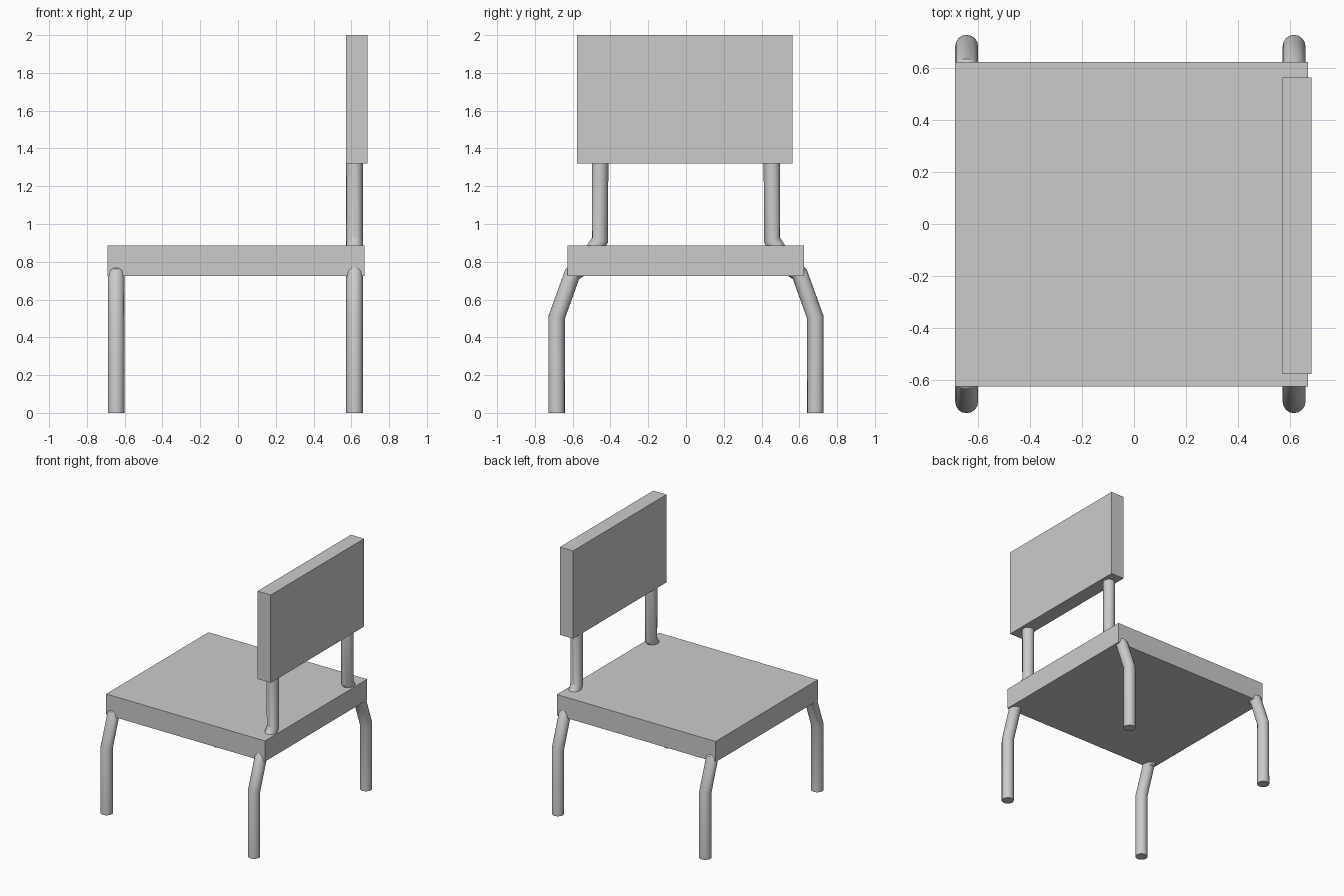
import bpy

if "Cube" in bpy.data.objects:
    bpy.data.objects.remove(bpy.data.objects["Cube"])


def box(name, x0, x1, y0, y1, z0, z1):
    bpy.ops.mesh.primitive_cube_add(
        size=1, location=((x0 + x1) / 2, (y0 + y1) / 2, (z0 + z1) / 2))
    ob = bpy.context.object
    ob.name = name
    ob.scale = (x1 - x0, y1 - y0, z1 - z0)
    bpy.ops.object.transform_apply(location=False, rotation=False, scale=True)
    return ob


def tube(name, x, side, path, radius=0.044):
    """Round bent tube in the plane of constant x, mirrored by side."""
    cu = bpy.data.curves.new(name, 'CURVE')
    cu.dimensions = '3D'
    cu.bevel_depth = radius
    cu.bevel_resolution = 6
    cu.use_fill_caps = True
    sp = cu.splines.new('POLY')
    sp.points.add(len(path) - 1)
    for p, (y, z) in zip(sp.points, path):
        p.co = (x, side * y, z, 1)
    ob = bpy.data.objects.new(name, cu)
    bpy.context.collection.objects.link(ob)
    bpy.ops.object.select_all(action='DESELECT')
    ob.select_set(True)
    bpy.context.view_layer.objects.active = ob
    bpy.ops.object.convert(target='MESH')
    bpy.ops.object.shade_smooth_by_angle()


# seat and backrest panels
box("seat", -0.69, 0.67, -0.627, 0.624, 0.725, 0.885)
box("backrest", 0.572, 0.685, -0.578, 0.564, 1.32, 2.0)

# front legs end inside the seat, rear tubes run on up to the backrest
leg = [(0.685, 0), (0.685, 0.505), (0.602, 0.735)]
for side, label in ((-1, "right"), (1, "left")):
    tube("front_leg_" + label, -0.645, side, leg + [(0.5, 0.80)])
    tube("rear_leg_" + label, 0.617, side,
         leg + [(0.49, 0.86), (0.455, 0.915), (0.455, 1.4)])
